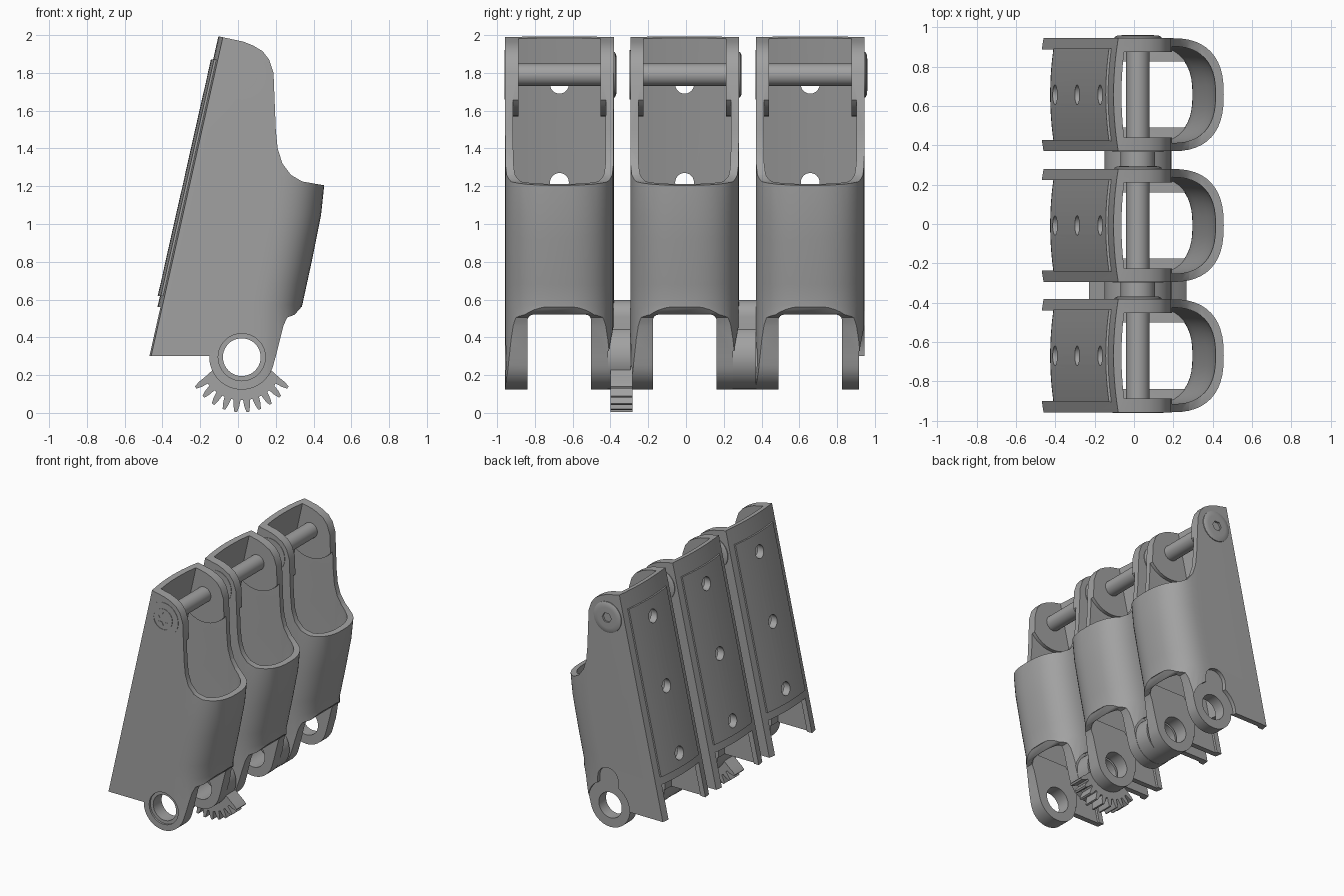
import bpy, bmesh, math
from mathutils import Vector

cube = bpy.data.objects.get("Cube")
if cube:
    bpy.data.objects.remove(cube)

grey = bpy.data.materials.new("satin grey")
grey.use_nodes = True
COLOUR = (0.36, 0.36, 0.36, 1)
grey.diffuse_color = COLOUR
grey.node_tree.nodes["Principled BSDF"].inputs["Base Color"].default_value = COLOUR

HALF = 0.2875                 # half width of one link
AXLE_X, LOW_Z, PIN_Z = 0.02, 0.295, 1.79
CENTRES = (-0.67, -0.0075, 0.6575)


def loft(name, rings):
    """Solid through a stack of equal-length point rings."""
    bm = bmesh.new()
    rows = [[bm.verts.new(p) for p in ring] for ring in rings]
    n = len(rows[0])
    for a, b in zip(rows, rows[1:]):
        for i in range(n):
            j = (i + 1) % n
            bm.faces.new((a[i], a[j], b[j], b[i]))
    bm.faces.new(rows[0][::-1])
    bm.faces.new(rows[-1])
    bmesh.ops.recalc_face_normals(bm, faces=bm.faces)
    mesh = bpy.data.meshes.new(name)
    bm.to_mesh(mesh)
    bm.free()
    mesh.materials.append(grey)
    ob = bpy.data.objects.new(name, mesh)
    bpy.context.collection.objects.link(ob)
    return ob


def prism(name, pts, lo, hi):
    """Extrude an x-z outline along y."""
    return loft(name, [[(x, y, z) for x, z in pts] for y in (lo, hi)])


def prism_x(name, pts, lo, hi):
    """Extrude a y-z outline along x."""
    return loft(name, [[(x, y, z) for y, z in pts] for x in (lo, hi)])


def rect(a0, a1, b0, b1):
    return [(a0, b0), (a1, b0), (a1, b1), (a0, b1)]


def arc(cx, cz, r, start=0, end=360, n=40):
    full = end - start == 360
    steps = n if full else n + 1
    angles = [math.radians(start + (end - start) * i / n) for i in range(steps)]
    return [(cx + r * math.cos(a), cz + r * math.sin(a)) for a in angles]


def combine(ob, operation, *others):
    for other in others:
        mod = ob.modifiers.new("cut", 'BOOLEAN')
        mod.operation, mod.solver, mod.object = operation, 'EXACT', other
        bpy.context.view_layer.objects.active = ob
        bpy.ops.object.modifier_apply(modifier=mod.name)
        bpy.data.objects.remove(other)
    return ob


def smooth(ob, angle=32):
    bpy.ops.object.select_all(action='DESELECT')
    ob.select_set(True)
    bpy.context.view_layer.objects.active = ob
    bpy.ops.object.shade_smooth_by_angle(angle=math.radians(angle))


def back_x(z):
    return -0.46 + 0.225 * (z - 0.3)


def front_x(z):
    keys = [(0, 0.33), (0.57, 0.34), (0.8, 0.39), (1.05, 0.44), (1.21, 0.457), (3, 0.46)]
    for (z0, x0), (z1, x1) in zip(keys, keys[1:]):
        if z <= z1:
            return x0 + (x1 - x0) * (z - z0) / (z1 - z0)


def back_arc(z, half, offset, n=10):
    """Bowed back edge, running from +half to -half."""
    ys = [half - 2 * half * i / n for i in range(n + 1)]
    return [(back_x(z) + offset - 0.025 * (1 - (y / HALF) ** 2), y, z) for y in ys]


def section(z, wall):
    """D-shaped cross-section inset by the wall thickness."""
    half, xf, depth = HALF - wall, front_x(z) - wall, 0.27 - wall
    ring = back_arc(z, half, wall)
    n = 24
    for i in range(n + 1):
        a = -math.pi / 2 + math.pi * i / n
        c, s = max(math.cos(a), 0), math.sin(a)
        ring.append((xf - depth + depth * c ** 0.8,
                     math.copysign(half * abs(s) ** 0.8, s), z))
    return ring


LEVELS = [0.05, 0.3, 0.57, 0.68, 0.8, 0.92, 1.05, 1.21, 1.5, 2.1]

# Sleeve: outer D-shaped tube trimmed to the side outline
shell = loft("link_shell", [section(z, 0) for z in LEVELS])
outline = [(-0.7, 0.3), (-0.15, 0.3)] + arc(AXLE_X, LOW_Z, 0.172, 181, 345, 24)
outline += [(0.2, 0.3), (0.24, 0.46), (0.26, 0.505), (0.3, 0.52), (0.335, 0.56), (0.5, 0.57),
            (0.5, 1.2), (0.455, 1.205), (0.34, 1.225), (0.28, 1.26), (0.235, 1.32),
            (0.21, 1.4), (0.2, 1.5), (0.188, 1.8), (0.165, 1.87), (0.13, 1.915),
            (0.08, 1.945), (0.03, 1.965), (-0.1, 1.993), (-0.7, 2.1)]
combine(shell, 'INTERSECT', prism("trim", outline, -1, 1))

# Raised back panel
panel = loft("back_panel", [back_arc(z, 0.235, -0.012) + back_arc(z, 0.235, 0.02)[::-1]
                            for z in (0.62, 1.87)])
combine(shell, 'UNION', panel)

# Hollow, leaving pin bosses above and thick fork arms below
hollow = loft("hollow", [section(z, 0.042) for z in [-0.1] + LEVELS[1:-1] + [2.2]])
for side in (-1, 1):
    lo, hi = sorted((side * 0.218, side * 0.4))
    boss = arc(AXLE_X, PIN_Z, 0.22, 180, 360, 24) + [(0.24, 2.3), (-0.2, 2.3)]
    combine(hollow, 'DIFFERENCE', prism("boss", boss, lo, hi))
    lo, hi = sorted((side * 0.168, side * 0.4))
    arm = [(-0.16, -0.3), (0.5, -0.3), (0.5, 0.54), (0.2, 0.6), (-0.06, 0.6), (-0.16, 0.45)]
    combine(hollow, 'DIFFERENCE', prism("arm", arm, lo, hi))
combine(shell, 'DIFFERENCE', hollow)

# Fork gap, rear notch and screw holes through the back
gap = [(-0.168, -0.2), (0.168, -0.2)] + arc(0.138, 0.49, 0.03, 0, 90, 6)
gap += arc(-0.138, 0.49, 0.03, 90, 180, 6)
combine(shell, 'DIFFERENCE', prism_x("gap", gap, -0.8, 0.8),
        prism_x("notch", rect(-0.23, 0.23, -0.2, 0.56), -0.8, -0.2))
for z in (0.72, 1.22, 1.74):
    combine(shell, 'DIFFERENCE', prism_x("hole", arc(0, z, 0.05, n=24), -0.8, back_x(z) + 0.12))

# Axle bore, shallow lip, and keyed recess on one side
combine(shell, 'DIFFERENCE',
        prism("bore", arc(AXLE_X, LOW_Z, 0.1), -1, 1),
        prism("lip", arc(AXLE_X, LOW_Z, 0.125), -1, -HALF + 0.015),
        prism("recess", arc(AXLE_X, LOW_Z, 0.19), HALF - 0.03, 1))
key = arc(AXLE_X, 0.51, 0.09, 0, 180, 20) + [(AXLE_X - 0.09, 0.3), (AXLE_X + 0.09, 0.3)]
combine(shell, 'DIFFERENCE', prism("key", key, HALF - 0.03, 1))
smooth(shell)

# Top pin with a star-drive face in front and a domed hex head behind
pin = prism("top_pin", arc(AXLE_X, PIN_Z, 0.06, n=32), -0.28, 0.28)
smooth(pin)
face = prism("pin_face", arc(AXLE_X, PIN_Z, 0.13, n=48), -HALF - 0.003, -HALF + 0.03)
star = []
for i in range(12):
    star += arc(AXLE_X, PIN_Z, 0.05 if i % 2 else 0.028, 30 * i, 30 * i + 1, 1)[:1]
combine(face, 'DIFFERENCE', prism("star", star, -1, -HALF + 0.015))
ring = prism("ring", arc(AXLE_X, PIN_Z, 0.083), -1, -HALF + 0.003)
combine(ring, 'DIFFERENCE', prism("core", arc(AXLE_X, PIN_Z, 0.079), -2, 1))
combine(face, 'DIFFERENCE', ring)
smooth(face)
head = loft("pin_head", [[(x, y, z) for x, z in arc(AXLE_X, PIN_Z, r)]
                         for r, y in ((0.12, HALF - 0.03), (0.12, HALF + 0.006),
                                      (0.105, HALF + 0.013), (0.08, HALF + 0.015))])
combine(head, 'DIFFERENCE', prism("hex", arc(AXLE_X, PIN_Z, 0.04, n=6), HALF - 0.01, 1))
smooth(head)

# Repeat the link three times
for number, y in enumerate(CENTRES):
    for ob in (shell, pin, face, head):
        item = ob if number == 0 else ob.copy()
        if number:
            bpy.context.collection.objects.link(item)
            item.name = f"{ob.name}_{number + 1}"
        item.location.y = y

# Keyed spacers between neighbouring links
for number, y in enumerate(CENTRES[:2]):
    lo, hi = y + HALF - 0.03, CENTRES[number + 1] - HALF
    spacer = prism("spacer", arc(AXLE_X, LOW_Z, 0.17, n=48), lo, hi)
    lug = arc(AXLE_X, 0.51, 0.088, 0, 180, 20) + [(AXLE_X - 0.088, 0.3), (AXLE_X + 0.088, 0.3)]
    combine(spacer, 'UNION', prism("lug", lug, lo, hi))
    combine(spacer, 'DIFFERENCE', prism("bore", arc(AXLE_X, LOW_Z, 0.1), -2, 2))
    smooth(spacer)

# Gear segment on the first spacer
TEETH, PITCH = 10, 12.6
teeth = []
for i in range(TEETH):
    mid = -90 + (i - (TEETH - 1) / 2) * PITCH
    for r, d in ((0.228, -4.6), (0.262, -3.3), (0.292, -1.4),
                 (0.292, 1.4), (0.262, 3.3), (0.228, 4.6)):
        a = math.radians(mid + d)
        teeth.append((AXLE_X + r * math.cos(a), LOW_Z + r * math.sin(a)))
gear_outline = teeth + arc(AXLE_X, LOW_Z, 0.14, -20, -160, 24)
gear = prism("gear_segment", gear_outline, -0.4, -0.282)
smooth(gear, 25)
